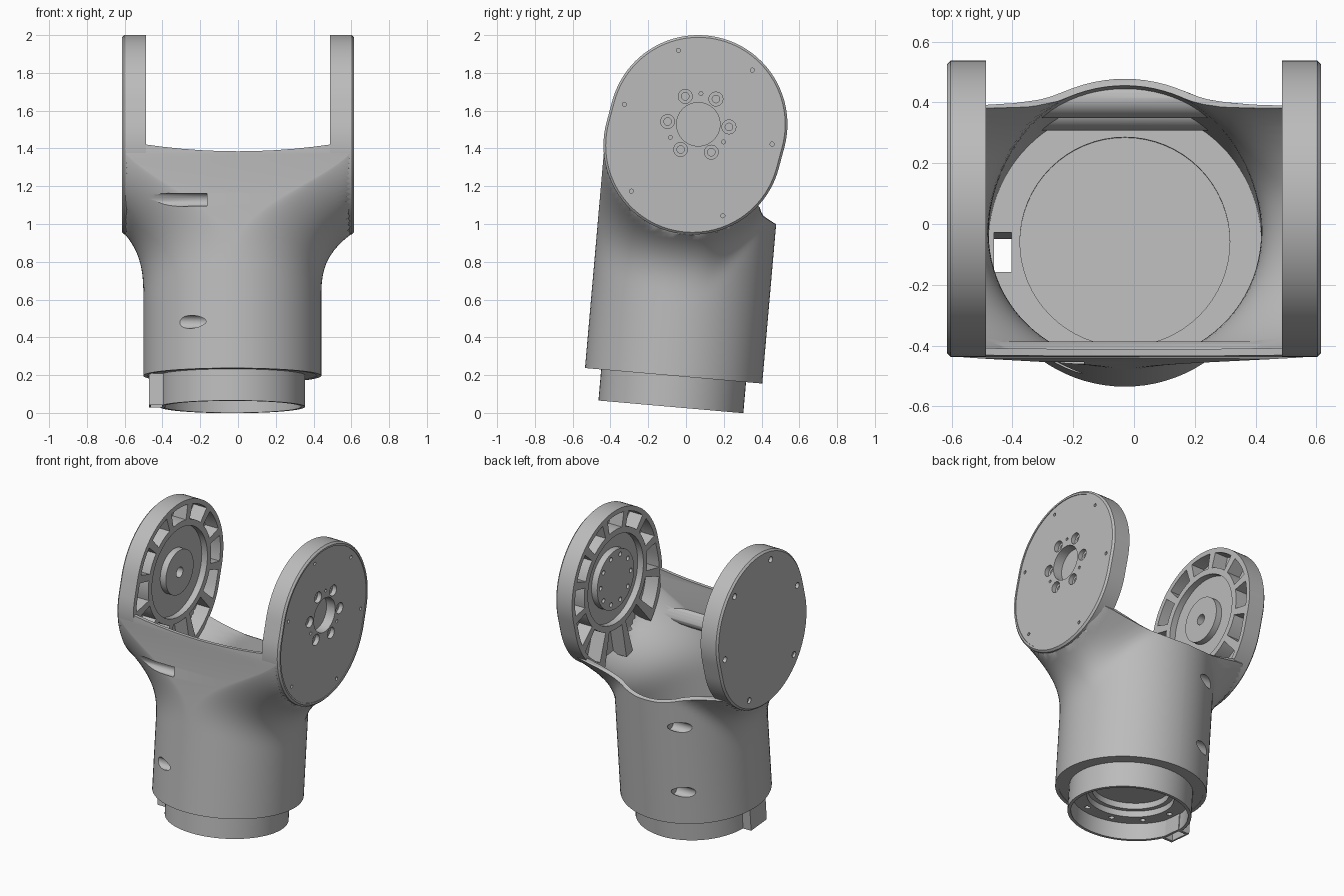
import bpy, bmesh
from math import sin, cos, pi, radians, sqrt
from mathutils import Matrix, Vector

cube = bpy.data.objects.get("Cube")
if cube:
    bpy.data.objects.remove(cube, do_unlink=True)

grey = bpy.data.materials.new("light grey metal")
grey.use_nodes = True
grey.diffuse_color = (0.5, 0.5, 0.5, 1)
grey.node_tree.nodes["Principled BSDF"].inputs["Base Color"].default_value = (0.5, 0.5, 0.5, 1)

# Body frame leans back; arm outline is a stadium between LOW and PIVOT (y, z)
BODY = Matrix.Translation((0, -0.08, 0.032)) @ Matrix.Rotation(radians(-5), 4, 'X')
LOW, PIVOT, ARM_R = Vector((0.035, 1.416)), Vector((0.065, 1.528)), 0.472
AXIS_X = -0.03


def skin(bm, rings, closed=False):
    """Bridge equal rings of points; cap the ends unless closed."""
    loops = [[bm.verts.new(p) for p in ring] for ring in rings]
    n = len(loops[0])
    pairs = list(zip(loops, loops[1:]))
    if closed:
        pairs.append((loops[-1], loops[0]))
    else:
        bm.faces.new(loops[0])
        bm.faces.new(loops[-1])
    for a, b in pairs:
        for i in range(n):
            j = (i + 1) % n
            bm.faces.new((a[i], a[j], b[j], b[i]))


def lathe(bm, profile, matrix, closed=False, n=48):
    """Turn (radius, height) points around the local z axis."""
    skin(bm, [[matrix @ Vector((r * cos(2 * pi * i / n), r * sin(2 * pi * i / n), h))
               for i in range(n)] for r, h in profile], closed)


def prism(bm, outline, x0, x1):
    skin(bm, [[(x, y, z) for y, z in outline] for x in (x0, x1)])


def make(name, bm):
    bmesh.ops.recalc_face_normals(bm, faces=bm.faces)
    mesh = bpy.data.meshes.new(name)
    bm.to_mesh(mesh)
    bm.free()
    mesh.materials.append(grey)
    ob = bpy.data.objects.new(name, mesh)
    bpy.context.collection.objects.link(ob)
    return ob


def cut(ob, cutter):
    mod = ob.modifiers.new("cut", 'BOOLEAN')
    mod.operation, mod.solver, mod.object = 'DIFFERENCE', 'EXACT', cutter
    bpy.context.view_layer.update()
    graph = bpy.context.evaluated_depsgraph_get()
    mesh = bpy.data.meshes.new_from_object(ob.evaluated_get(graph))
    ob.modifiers.clear()
    ob.data = mesh
    bpy.data.objects.remove(cutter, do_unlink=True)


def smooth(ob):
    bpy.ops.object.select_all(action='DESELECT')
    ob.select_set(True)
    bpy.context.view_layer.objects.active = ob
    bpy.ops.object.shade_smooth_by_angle(angle=radians(28))


def stadium_distance(p):
    d = PIVOT - LOW
    t = max(0, min(1, (p - LOW).dot(d) / d.length_squared))
    return (p - LOW - d * t).length


def flared_loft(bm, r, width, v0, v1, steps=50, n=44):
    """Round tube whose sides flare out to the arm faces, tighter at the back."""
    rings = []
    for k in range(steps + 1):
        v = v0 + (v1 - v0) * k / steps
        right, left = [], []
        for i in range(n + 1):
            u = -r * 0.9999 * cos(pi * i / n)
            world = BODY @ Vector((0, u, v))
            d = max(0, stadium_distance(world.yz) - r)
            t = max(0, min(1, (u - 0.08) / 0.32))
            reach = 0.35 - 0.25 * t * t * (3 - 2 * t)
            blend = max(0, 1 - d / reach) ** 3
            half = sqrt(r * r - u * u)
            for side, row in ((1, right), (-1, left)):
                x = AXIS_X + side * half
                row.append(BODY @ Vector((x + (side * width - x) * blend, u, v)))
        rings.append(right + left[::-1])
    skin(bm, rings)


def cross_rods(radius, x_end):
    """Screw bores lying across the front and back walls."""
    bm = bmesh.new()
    for u, v in ((-0.46, 1.06), (-0.415, 0.415), (0.415, 0.85), (0.415, 0.39)):
        m = BODY @ Matrix.Translation((-0.6, u, v)) @ Matrix.Rotation(pi / 2, 4, 'Y')
        lathe(bm, [(radius, 0), (radius, x_end + 0.6)], m, n=20)
    return make("bore_cutter", bm)


# Hollow flared body
bm = bmesh.new()
flared_loft(bm, 0.471, 0.598, 0.165, 1.46)
body = make("yoke_body", bm)
bm = bmesh.new()
flared_loft(bm, 0.448, 0.588, 0.1, 1.5)
cavity = make("cavity_cutter", bm)
cut(cavity, cross_rods(0.06, 0.6))
cut(body, cavity)
cut(body, cross_rods(0.035, -0.165))

# Saddle opening: high front rim, low back rim, both rising towards the arms
bm = bmesh.new()
saddle = [(-0.8, 1.385), (-0.38, 1.385), (-0.3, 1.3), (0.34, 1.13), (0.375, 1.09),
          (0.385, 1.055), (0.41, 1.03), (0.47, 1.0), (0.8, 0.99), (0.8, 2.2), (-0.8, 2.2)]
skin(bm, [[(k / 10, y, z + 0.15 * min(abs(k / 10), 0.5) ** 2) for y, z in saddle]
          for k in range(-8, 9)])
cut(body, make("saddle_cutter", bm))
smooth(body)

# Floor and neck
AXIS = BODY @ Matrix.Translation((AXIS_X, 0, 0))
bm = bmesh.new()
lathe(bm, [(0.002, 0.235), (0.345, 0.235), (0.345, 0.25), (0.455, 0.25), (0.455, 0.168),
           (0.385, 0.168), (0.385, 0), (0.364, 0), (0.364, 0.11), (0.27, 0.11),
           (0.27, 0.15), (0.24, 0.15), (0.24, 0.19), (0.002, 0.19)], AXIS, n=64)
neck = make("neck_ring", bm)
bm = bmesh.new()
for k in range(10):
    a = 2 * pi * k / 10
    m = AXIS @ Matrix.Translation((0.315 * cos(a), 0.315 * sin(a), 0))
    lathe(bm, [(0.018, 0.05), (0.018, 0.16)], m, n=14)
cut(neck, make("neck_hole_cutter", bm))


def block(x0, x1, u0, u1, v0, v1):
    bm = bmesh.new()
    prism(bm, [(u0, v0), (u1, v0), (u1, v1), (u0, v1)], x0, x1)
    bm.transform(BODY)
    return make("cable_channel", bm)


# Cable channel on the right side of the neck
channel = block(-0.472, -0.385, -0.12, 0.05, 0.0, 0.2)
for part in (neck, channel):
    cut(part, block(-0.46, -0.402, -0.1, 0.03, -0.1, 0.4))
smooth(neck)


def stadium(r, n=48):
    d = (PIVOT - LOW).normalized()
    side = Vector((d.y, -d.x))
    pts = []
    for centre, start in ((PIVOT, 0), (LOW, pi)):
        for i in range(n + 1):
            a = start + pi * i / n
            pts.append(centre + (side * cos(a) + d * sin(a)) * r)
    return pts


def rim_radius(a, r):
    """Distance from the pivot to a stadium of radius r."""
    t = r
    for _ in range(12):
        t += r - stadium_distance(PIVOT + Vector((cos(a), sin(a))) * t)
    return t


INNER, OUTER = 0.487, 0.615
for side, name in ((1, "left_arm"), (-1, "right_arm")):
    hub = Matrix.Translation((0, *PIVOT)) @ Matrix.Rotation(side * pi / 2, 4, 'Y')

    def drill(bm, a, t, profile, n=16):
        """Lathe-shaped hole at angle a and distance t from the pivot."""
        m = Matrix.Translation((0, t * cos(a), t * sin(a))) @ hub
        lathe(bm, profile, m, n=n)

    # Arm plate with a chamfered outer edge
    bm = bmesh.new()
    skin(bm, [[(side * x, *p) for p in stadium(r)] for x, r in
              ((INNER, ARM_R), (OUTER - 0.012, ARM_R), (OUTER, ARM_R - 0.012))])
    arm = make(name, bm)

    # Ring of pockets between ribs; those inside the body are open below
    bm = bmesh.new()
    for k in range(12):
        mid = radians(30 * k)
        angles = [mid + radians(11.5) * (j / 3 - 1) for j in range(7)]
        reach = 0.5 if k in (8, 9) else 0.44
        ring = [PIVOT + Vector((cos(a), sin(a))) * rim_radius(a, reach) for a in angles]
        ring += [PIVOT + Vector((cos(a), sin(a))) * 0.34 for a in angles[::-1]]
        prism(bm, ring, side * 0.4, side * (OUTER - 0.03))
    # Round recess around a raised hub
    hub_r = 0.2 if side == 1 else 0.15
    lathe(bm, [(0.3, 0.4), (0.3, 0.53), (hub_r, 0.53), (hub_r, 0.4)], hub, closed=True)

    # Rim screw holes
    for k in range(6):
        a = radians(-15 + 60 * k)
        r = 0.011 if side == 1 else 0.02
        drill(bm, a, rim_radius(a, 0.405), [(r, 0.592), (r, 0.7)])
    if side == 1:
        # Centre bore, counterbored bolts and dowels outside; small holes inside
        drill(bm, 0, 0, [(0.115, 0.545), (0.115, 0.7)], 40)
        for k in range(6):
            drill(bm, radians(-5 + 60 * k), 0.163,
                  [(0.02, 0.55), (0.02, 0.58), (0.037, 0.58), (0.037, 0.7)], 20)
        for k in range(10):
            drill(bm, radians(36 * k), 0.163, [(0.015, 0.4), (0.015, 0.52)])
        for deg in (85, 205, 325):
            drill(bm, radians(deg), 0.163, [(0.01, 0.58), (0.01, 0.7)])
    else:
        drill(bm, 0, 0, [(0.035, 0.4), (0.035, 0.56)], 24)
    cut(arm, make("arm_cutter", bm))

    # Shallow cover seat on the bolted arm
    if side == 1:
        bm = bmesh.new()
        prism(bm, stadium(0.448), OUTER - 0.005, 0.7)
        cut(arm, make("seat_cutter", bm))
    smooth(arm)
